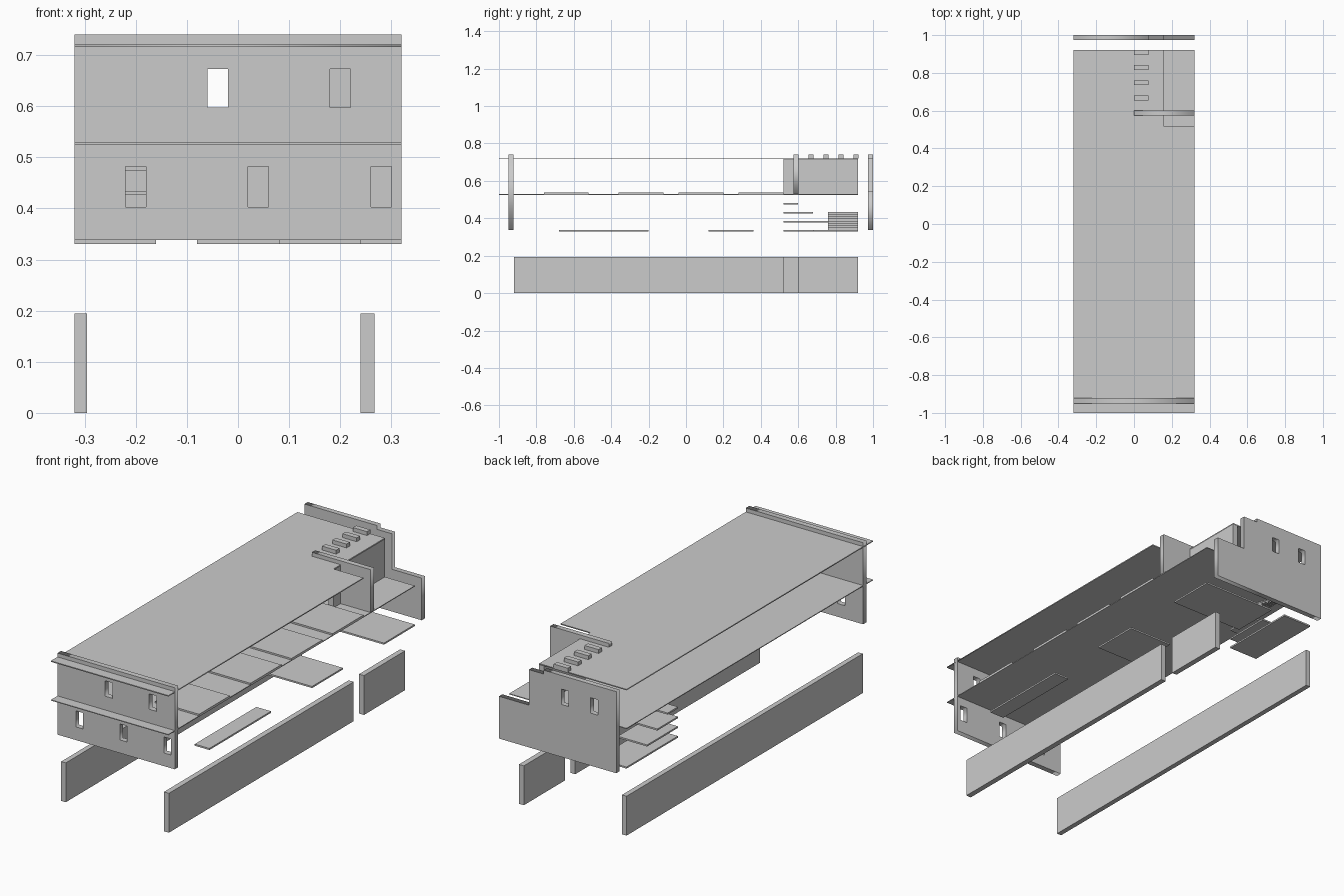
import bpy, math

if "Cube" in bpy.data.objects:
    bpy.data.objects.remove(bpy.data.objects["Cube"])


def box(name, x0, x1, y0, y1, z0, z1):
    bpy.ops.mesh.primitive_cube_add(size=1, location=((x0+x1)/2, (y0+y1)/2, (z0+z1)/2))
    o = bpy.context.object
    o.name = name
    o.scale = (x1-x0, y1-y0, z1-z0)
    bpy.ops.object.transform_apply(location=False, rotation=False, scale=True)
    return o


def panel(name, outline, holes, offset, thick, upright=True):
    """Extruded flat outline with rectangular holes; upright panels lie in x-z."""
    cu = bpy.data.curves.new(name, 'CURVE')
    cu.dimensions = '2D'
    cu.fill_mode = 'BOTH'
    cu.extrude = thick / 2
    loops = [outline] + [[(a, c), (b, c), (b, d), (a, d)] for a, b, c, d in holes]
    for pts in loops:
        s = cu.splines.new('POLY')
        s.points.add(len(pts) - 1)
        for p, (u, v) in zip(s.points, pts):
            p.co = (u, v, 0, 1)
        s.use_cyclic_u = True
    o = bpy.data.objects.new(name, cu)
    bpy.context.collection.objects.link(o)
    if upright:
        o.rotation_euler.x = math.pi / 2
        o.location.y = offset
    else:
        o.location.z = offset
    bpy.ops.object.select_all(action='DESELECT')
    o.select_set(True)
    bpy.context.view_layer.objects.active = o
    bpy.ops.object.convert(target='MESH')
    return o


W = 0.32
T = 0.008  # thickness of loose plates

# Ground level side walls
box("ground_wall_left", -W, -0.295, -0.92, 0.92, 0, 0.194)
box("ground_wall_right", 0.24, 0.267, -0.92, 0.52, 0, 0.194)
box("ground_wall_right_rear", 0.24, 0.267, 0.60, 0.92, 0, 0.194)

# End walls with window openings
upper, lower = (0.597, 0.673), (0.403, 0.482)
panel("front_wall", [(-W, 0.338), (W, 0.338), (W, 0.74), (-W, 0.74)],
      [(x-0.02, x+0.02, *upper) for x in (-0.04, 0.20)] +
      [(x-0.02, x+0.02, *lower) for x in (-0.20, 0.04, 0.28)], -0.936, 0.027)
panel("back_wall", [(-W, 0.338), (W, 0.338), (W, 0.546), (0.157, 0.546), (0.157, 0.721),
                    (0.077, 0.721), (0.077, 0.74), (-W, 0.74)],
      [(x-0.02, x+0.02, *upper) for x in (-0.20, -0.04)], 0.987, 0.026)

# Floor and notched roof slabs
box("floor_slab", -W, W, -1, 0.92, 0.525, 0.529)
panel("roof_slab", [(-W, -1), (W, -1), (W, 0.52), (0.157, 0.52), (0.157, 0.92), (-W, 0.92)],
      [], 0.7185, 0.005, upright=False)

# Terrace walls around the roof notch
panel("terrace_screen", [(0.157, 0.529), (W, 0.529), (W, 0.74), (0, 0.74), (0, 0.721), (0.157, 0.721)],
      [], 0.588, 0.026)
box("terrace_side_wall", 0.13, 0.157, 0.52, 0.92, 0.529, 0.716)

# Roof beams
for i in range(4):
    y = 0.655 + 0.08 * i
    box("roof_beam", 0, 0.077, y, y + 0.026, 0.721, 0.74)

# Raised platforms on the floor
for y in (-0.76, -0.36, -0.04, 0.28):
    box("floor_platform", 0.08, W, y, y + 0.24, 0.529, 0.529 + T)

# Hanging plates under the floor
for x0, y0, y1 in ((0.24, -0.68, -0.20), (0.08, 0.12, 0.36), (-0.08, 0.68, 0.92)):
    box("low_plate", x0, W, y0, y1, 0.33, 0.33 + T)

# Large stepped landings at the rear left
for i, y1 in enumerate((0.92, 0.76, 0.68, 0.60)):
    z = 0.33 + 0.048 * i
    box("landing", -W, -0.16, 0.52, y1, z, z + T)

# Small stair between the landings
for i in range(8):
    z = 0.338 + 0.012 * i
    x = -0.02 - 0.02 * i
    box("stair_tread", x, x + 0.02, 0.76, 0.92, z, z + 0.012)
